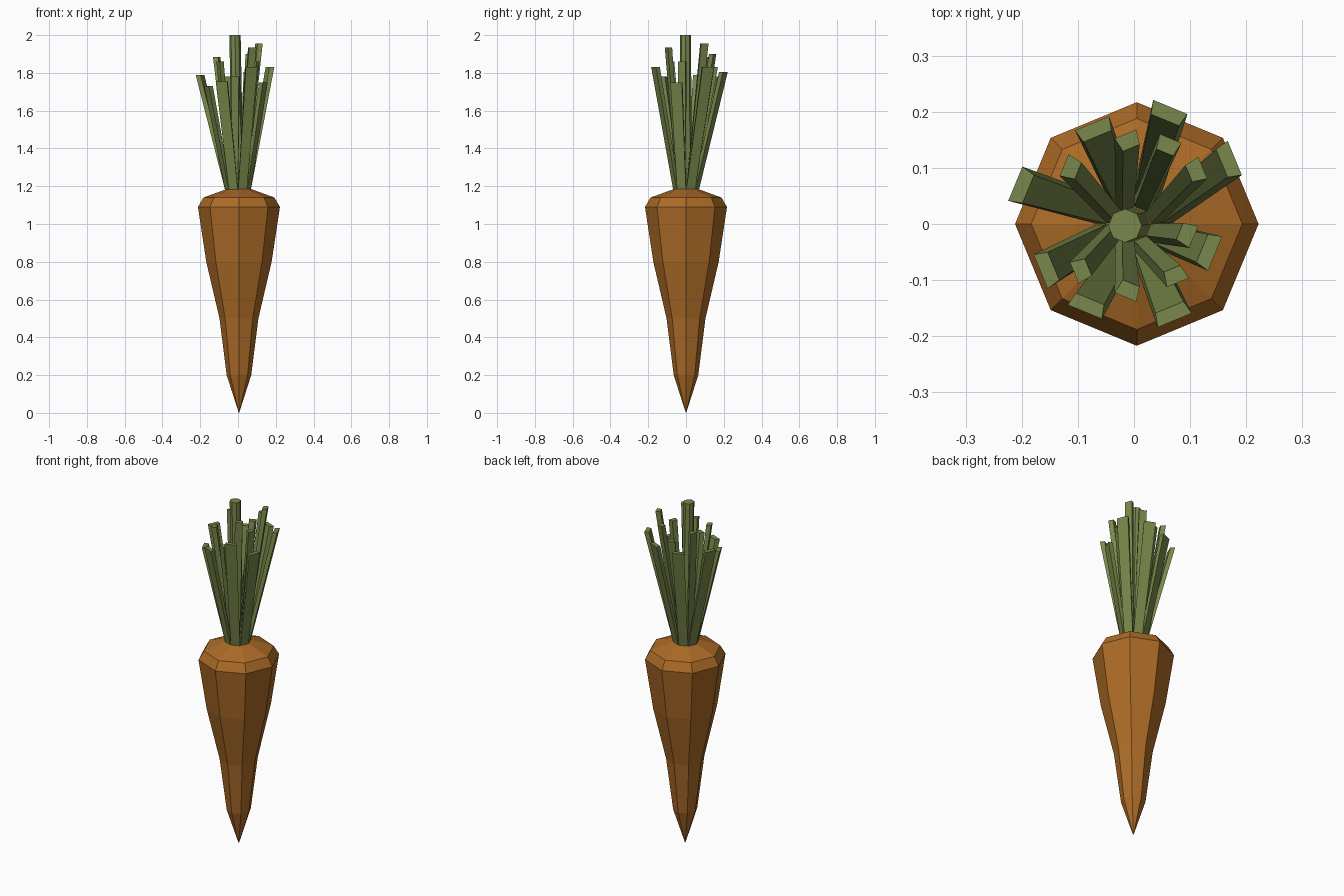
import bpy, math
from mathutils import Vector

if "Cube" in bpy.data.objects:
    bpy.data.objects.remove(bpy.data.objects["Cube"])


def material(name, color):
    m = bpy.data.materials.new(name)
    m.diffuse_color = (*color, 1)
    m.use_nodes = True
    m.node_tree.nodes["Principled BSDF"].inputs["Base Color"].default_value = m.diffuse_color
    return m


ORANGE = material("orange", (0.41, 0.147, 0.02))
GREEN = material("green", (0.19, 0.245, 0.07))


def make(name, verts, faces, mat):
    me = bpy.data.meshes.new(name)
    me.from_pydata(verts, [], faces)
    me.materials.append(mat)
    ob = bpy.data.objects.new(name, me)
    bpy.context.collection.objects.link(ob)
    return ob


def loft(name, rings, mat):
    """Skin equal-length rings, ordered bottom to top, and cap both ends."""
    n = len(rings[0])
    verts = [v for r in rings for v in r]
    faces = [(k * n + i, k * n + (i + 1) % n, (k + 1) * n + (i + 1) % n, (k + 1) * n + i)
             for k in range(len(rings) - 1) for i in range(n)]
    faces.append(tuple(reversed(range(n))))
    faces.append(tuple(range(len(verts) - n, len(verts))))
    return make(name, verts, faces, mat)


def octagon(cx, cy, r, z):
    return [(cx + r * math.cos(i * math.pi / 4), cy + r * math.sin(i * math.pi / 4), z)
            for i in range(8)]


def wedge(cx, cy, z, angle, outer, inner, depth):
    """Trapezoid facing outwards along angle."""
    n = Vector((math.cos(angle), math.sin(angle), 0))
    t = Vector((-n.y, n.x, 0))
    c = Vector((cx, cy, z))
    return [c + n * a * depth / 2 + t * b / 2
            for a, b in ((1, -outer), (1, outer), (-1, inner), (-1, -inner))]


# Root
profile = [(0.001, 0.0), (0.065, 0.2), (0.103, 0.5), (0.173, 0.8),
           (0.217, 1.09), (0.188, 1.14), (0.065, 1.185)]
loft("carrot_root", [octagon(0.005, 0, r, z) for r, z in profile], ORANGE)

# Central stalk
loft("centre_stalk", [octagon(0, 0, 0.03, 1.17), octagon(-0.016, -0.003, 0.03, 2.0)], GREEN)

# Stalk tips (x, y, z), one per octagon side, starting at 22.5 degrees
outer_tips = [(0.168, 0.113, 1.83), (0.06, 0.197, 1.805), (-0.07, 0.168, 1.78),
              (-0.20, 0.067, 1.79), (-0.155, -0.08, 1.73), (-0.083, -0.145, 1.755),
              (0.068, -0.16, 1.83), (0.133, -0.048, 1.75)]
inner_tips = [(0.11, 0.095, 1.955), (0.06, 0.14, 1.9), (-0.01, 0.148, 1.83),
              (-0.112, 0.1, 1.885), (-0.094, -0.082, 1.86), (-0.01, -0.118, 1.78),
              (0.073, -0.092, 1.935), (0.094, -0.018, 1.86)]


def stalk_ring(name, tips, base_r, base, tip):
    for i, (x, y, z) in enumerate(tips):
        a = math.radians(22.5 + 45 * i)
        loft(f"{name}_{i + 1}",
             [wedge(base_r * math.cos(a), base_r * math.sin(a), 1.17, a, *base),
              wedge(x, y, z, a, *tip)], GREEN)


stalk_ring("outer_stalk", outer_tips, 0.052, (0.05, 0.036, 0.018), (0.066, 0.054, 0.025))
stalk_ring("inner_stalk", inner_tips, 0.035, (0.036, 0.023, 0.016), (0.042, 0.032, 0.027))
